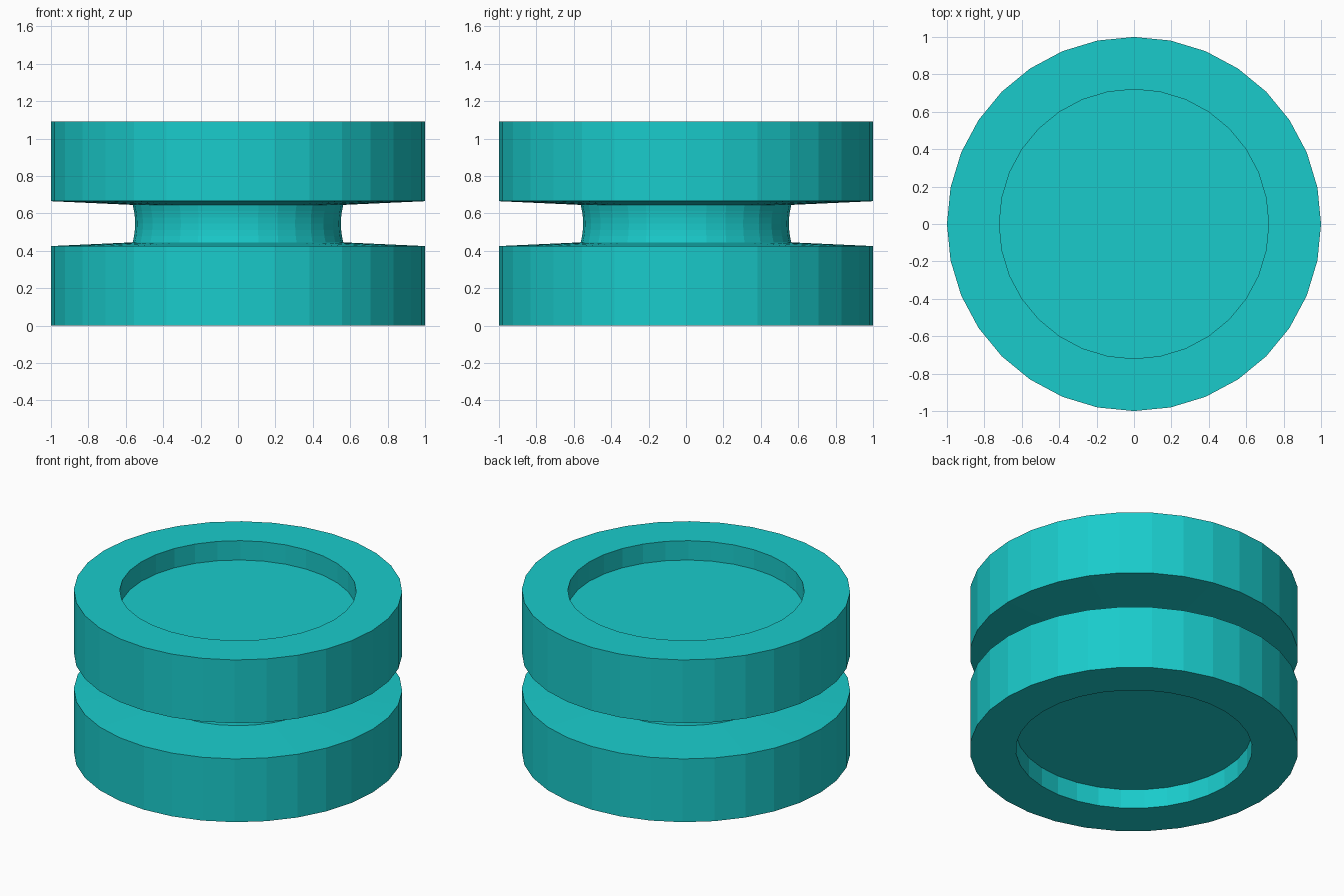
import bpy, bmesh
from math import cos, sin, tau

if "Cube" in bpy.data.objects:
    bpy.data.objects.remove(bpy.data.objects["Cube"])

SIDES = 32
HEIGHT = 1.09

teal = bpy.data.materials.new("teal")
teal.diffuse_color = (0.01, 0.6, 0.6, 1)
teal.use_nodes = True
teal.node_tree.nodes["Principled BSDF"].inputs["Base Color"].default_value = teal.diffuse_color


def lathe(name, profile, closed_ends=True):
    """Spin (radius, z) points into a flat-shaded solid, capping both ends."""
    bm = bmesh.new()
    rings = [[bm.verts.new((r * cos(tau * i / SIDES), r * sin(tau * i / SIDES), z))
              for i in range(SIDES)] for r, z in profile]
    for a, b in zip(rings, rings[1:]):
        for i in range(SIDES):
            j = (i + 1) % SIDES
            bm.faces.new((a[i], a[j], b[j], b[i]))
    if closed_ends:
        bm.faces.new(rings[0])
        bm.faces.new(rings[-1])
    bmesh.ops.recalc_face_normals(bm, faces=bm.faces)
    mesh = bpy.data.meshes.new(name)
    bm.to_mesh(mesh)
    bm.free()
    mesh.materials.append(teal)
    obj = bpy.data.objects.new(name, mesh)
    bpy.context.collection.objects.link(obj)
    return obj


# Half disc: recessed outer face, straight rim, inner face sloping to the axle
half = [(0.72, 0.13), (0.72, 0.0), (1.0, 0.0), (1.0, 0.425), (0.56, 0.445)]
lathe("lower_disc", half)
lathe("upper_disc", [(r, HEIGHT - z) for r, z in half])

# Slightly waisted axle in the string gap
mid = HEIGHT / 2
axle = [(0.55 + 0.013 * (t / 3) ** 2, mid + 0.1 * t / 3) for t in range(-3, 4)]
lathe("axle", axle, closed_ends=False)
